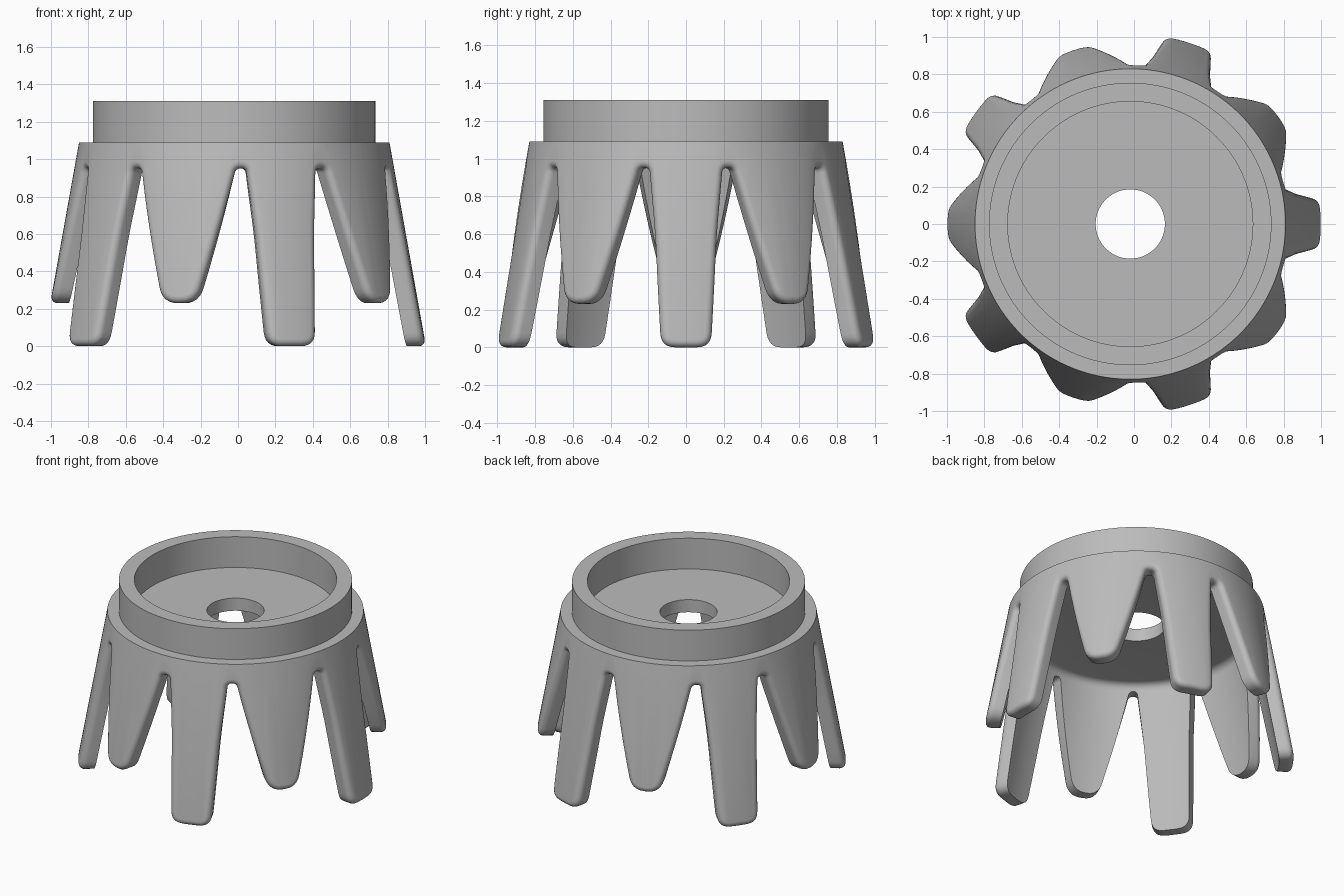
import bpy, bmesh, math
from mathutils import Vector

if "Cube" in bpy.data.objects:
    bpy.data.objects.remove(bpy.data.objects["Cube"], do_unlink=True)

CENTRE_X = -0.02
LEG_PAIRS = 5
WALL = 0.1        # shell thickness
FILLET = 0.04     # rounding of the outer leg edges


def cone_radius(z):
    return 1.025 - 0.179 * z


def rounded(points, distances, steps=6, cuts=5):
    """Open polyline with each inner corner rounded by a quadratic curve."""
    keys = [[points[0]]]
    for before, corner, after, d in zip(points, points[1:], points[2:], distances):
        a = corner + (before - corner).normalized() * d
        b = corner + (after - corner).normalized() * d
        keys.append([a.lerp(corner, t / steps).lerp(corner.lerp(b, t / steps), t / steps)
                     for t in range(steps + 1)])
    keys.append([points[-1]])
    path = list(keys[0])
    for curve in keys[1:]:
        start = path[-1]
        path += [start.lerp(curve[0], i / cuts) for i in range(1, cuts)] + curve
    return path


# Lower edge from the middle of a long leg to the middle of a short leg
corners = [(0, 0), (7.7, 0), (10.6, 0.6), (13.6, 0.95), (17.4, 0.95), (30.3, 0.23), (36, 0.23)]
flat = [Vector((math.radians(a) * 0.95, z)) for a, z in corners]
half = rounded(flat, [0.075, 0.12, 0.027, 0.027, 0.085])

# Mirror it into one repeat, then repeat it around the axis
period = 2 * flat[-1].x
cell = half + [Vector((period - p.x, p.y)) for p in reversed(half[1:-1])]
outline = [p + Vector((period * i, 0)) for i in range(LEG_PAIRS) for p in cell]
count = len(outline)


def edge_normal(i):
    before = outline[i - 1] - Vector((period * LEG_PAIRS if i == 0 else 0, 0))
    after = outline[(i + 1) % count] + Vector((period * LEG_PAIRS if i == count - 1 else 0, 0))
    along = (after - before).normalized()
    return Vector((-along.y, along.x))


# One closed section per column: cap, collar, outer wall, rounded edge, inner wall
bm = bmesh.new()
columns = []
for i, point in enumerate(outline):
    base = point.x / 0.95
    section = [(base, r, z) for r, z in
               ((0.185, 1.0), (0.185, 1.09), (0.655, 1.09), (0.655, 1.31),
                (0.755, 1.31), (0.755, 1.09), (cone_radius(1.09), 1.09))]
    normal = edge_normal(i)
    for k in range(6):
        turn = math.pi / 2 * k / 5
        p = point + normal * FILLET * (1 - math.sin(turn))
        depth = FILLET * (1 - math.cos(turn))
        section.append((p.x / 0.95, cone_radius(p.y) - depth, p.y))
    section.append((base, cone_radius(point.y) - WALL, point.y))
    for k in range(5):
        turn = math.pi / 2 * k / 4
        section.append((base, 0.704 + 0.05 * math.cos(turn), 0.95 + 0.05 * math.sin(turn)))
    columns.append([bm.verts.new((CENTRE_X + r * math.cos(a), r * math.sin(a), z))
                    for a, r, z in section])

rows = len(columns[0])
for i in range(count):
    left, right = columns[i], columns[(i + 1) % count]
    for j in range(rows):
        k = (j + 1) % rows
        bm.faces.new((left[j], left[k], right[k], right[j]))
bmesh.ops.recalc_face_normals(bm, faces=bm.faces)

mesh = bpy.data.meshes.new("legged_collar")
bm.to_mesh(mesh)
bm.free()
body = bpy.data.objects.new("legged_collar", mesh)
bpy.context.collection.objects.link(body)

# Plain grey material
grey = bpy.data.materials.new("plain grey")
grey.use_nodes = True
colour = (0.5, 0.5, 0.5, 1)
grey.diffuse_color = colour
grey.node_tree.nodes["Principled BSDF"].inputs["Base Color"].default_value = colour
mesh.materials.append(grey)

bpy.ops.object.select_all(action="DESELECT")
body.select_set(True)
bpy.context.view_layer.objects.active = body
bpy.ops.object.shade_smooth_by_angle(angle=math.radians(35))
